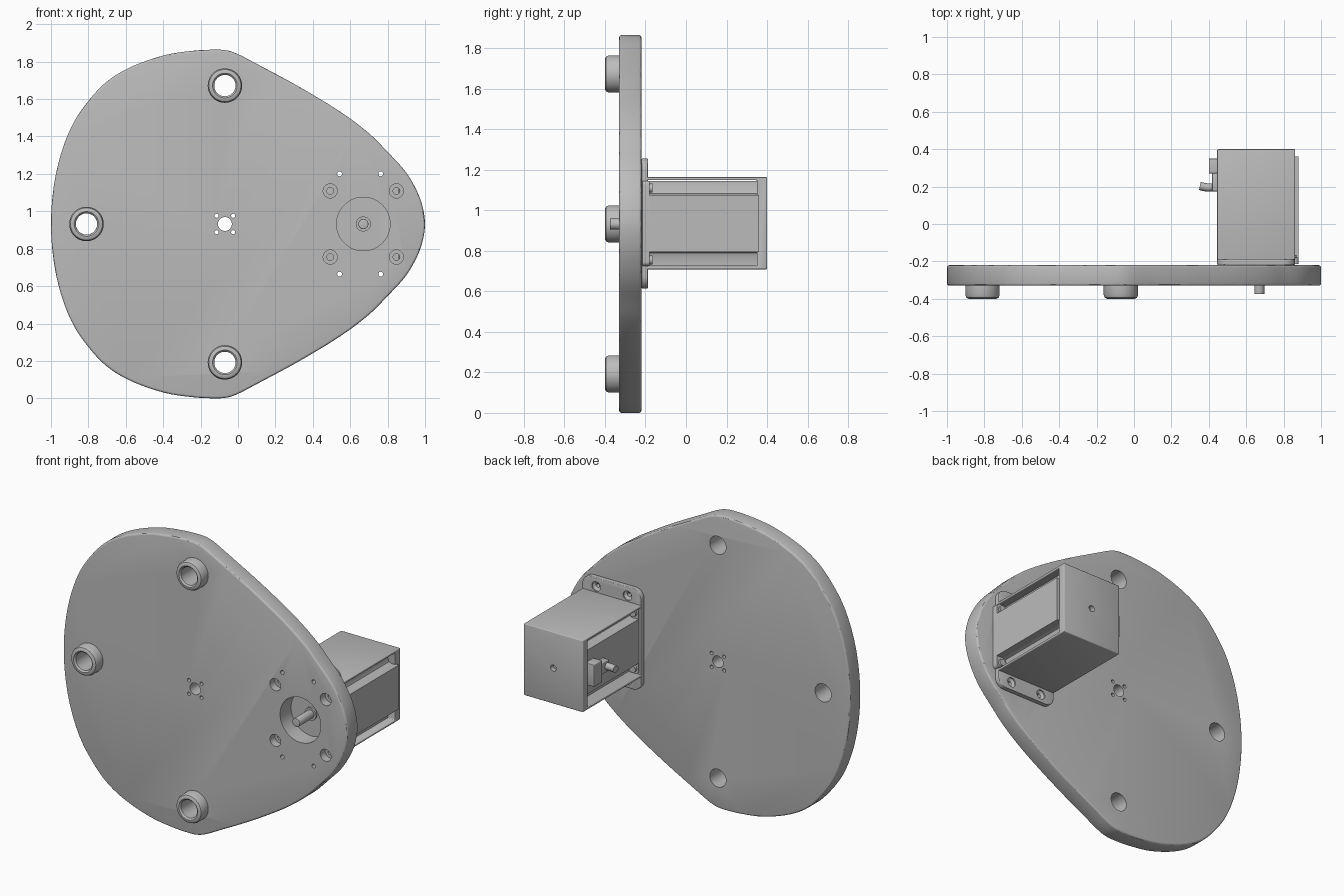
import bpy, bmesh, math
from mathutils import Vector

if "Cube" in bpy.data.objects:
    bpy.data.objects.remove(bpy.data.objects["Cube"], do_unlink=True)

grey = bpy.data.materials.new("plain_grey")
grey.use_nodes = True
grey.diffuse_color = (0.5, 0.5, 0.5, 1)
grey.node_tree.nodes["Principled BSDF"].inputs["Base Color"].default_value = (0.5, 0.5, 0.5, 1)

MID = 0.932            # height of the symmetry line
FRONT, BACK = -0.33, -0.22
MOTOR_X = 0.67
COVER_X = 0.653


def prism(bm, points, start, end, place):
    """Extrude a closed 2D outline between two depths."""
    low = [bm.verts.new(place(a, b, start)) for a, b in points]
    high = [bm.verts.new(place(a, b, end)) for a, b in points]
    bm.faces.new(low)
    bm.faces.new(high)
    n = len(points)
    for i in range(n):
        j = (i + 1) % n
        bm.faces.new((low[i], low[j], high[j], high[i]))


def along_y(a, b, d):
    return (a, d, b)


def along_x(a, b, d):
    return (d, a, b)


def lathe(bm, profile, x, z, steps=40):
    """Revolve (radius, y) points about a y axis; closed profile unless it meets the axis."""
    rings = []
    for r, y in profile:
        if r == 0:
            rings.append([bm.verts.new((x, y, z))] * steps)
        else:
            rings.append([bm.verts.new((x + r * math.cos(t), y, z + r * math.sin(t)))
                          for t in (2 * math.pi * k / steps for k in range(steps))])
    pairs = list(zip(rings, rings[1:]))
    if profile[0][0] > 0:
        pairs.append((rings[-1], rings[0]))
    for p, q in pairs:
        for k in range(steps):
            m = (k + 1) % steps
            corners = list(dict.fromkeys((p[k], p[m], q[m], q[k])))
            bm.faces.new(corners)


def rod(bm, r, y0, y1, x, z, steps=32):
    lathe(bm, [(0, y0), (r, y0), (r, y1), (0, y1)], x, z, steps)


def finish(name, bm, bevel=0, cutter=None):
    """Turn a bmesh into a shaded object, with optional rounded edges and cut holes."""
    def make(label, b):
        bmesh.ops.recalc_face_normals(b, faces=b.faces)
        me = bpy.data.meshes.new(label)
        b.to_mesh(me)
        b.free()
        ob = bpy.data.objects.new(label, me)
        bpy.context.collection.objects.link(ob)
        return ob
    ob = make(name, bm)
    if bevel:
        mod = ob.modifiers.new("Bevel", 'BEVEL')
        mod.width, mod.segments = bevel, 3
        mod.limit_method, mod.angle_limit = 'ANGLE', math.radians(50)
    if cutter:
        cut = make(name + "_cutter", cutter)
        cut.hide_render = True
        mod = ob.modifiers.new("Holes", 'BOOLEAN')
        mod.operation, mod.solver, mod.object = 'DIFFERENCE', 'EXACT', cut
    if ob.modifiers:
        dg = bpy.context.evaluated_depsgraph_get()
        ob.data = bpy.data.meshes.new_from_object(ob.evaluated_get(dg))
        ob.modifiers.clear()
        if cutter:
            bpy.data.objects.remove(cut, do_unlink=True)
    ob.data.materials.clear()
    ob.data.materials.append(grey)
    bpy.ops.object.select_all(action='DESELECT')
    ob.select_set(True)
    bpy.context.view_layer.objects.active = ob
    bpy.ops.object.shade_smooth_by_angle(angle=math.radians(30))
    return ob


def smooth_loop(points, steps=6):
    """Closed curve through the points."""
    out, n = [], len(points)
    for i in range(n):
        a, b, c, d = (Vector(points[(i + k) % n]) for k in (-1, 0, 1, 2))
        for s in range(steps):
            t = s / steps
            p = 0.5 * (2 * b + (c - a) * t + (2 * a - 5 * b + 4 * c - d) * t ** 2
                       + (3 * b - a - 3 * c + d) * t ** 3)
            out.append((p.x, p.y))
    return out


def rounded_rect(cx, cz, hx, hz, r, steps=8):
    out = []
    for q, (sx, sz) in enumerate(((1, 1), (-1, 1), (-1, -1), (1, -1))):
        for k in range(steps + 1):
            t = math.pi / 2 * (q + k / steps)
            out.append((cx + sx * (hx - r) + r * math.cos(t), cz + sz * (hz - r) + r * math.sin(t)))
    return out


# Hole positions
feet = [(-0.07, MID + 0.74), (-0.07, MID - 0.74), (-0.81, MID)]
signs = [(1, 1), (-1, 1), (-1, -1), (1, -1)]
motor_screws = [(MOTOR_X + 0.177 * i, MID + 0.177 * j) for i, j in signs]
tab_screws = [(COVER_X + 0.11 * i, MID + 0.268 * j) for i, j in signs]

# Base plate: half outline mirrored about the symmetry line
half = [(-0.985, 0.2), (-0.945, 0.38), (-0.88, 0.54), (-0.79, 0.67), (-0.69, 0.77), (-0.56, 0.845),
        (-0.39, 0.903), (-0.24, 0.926), (-0.13, 0.932), (-0.06, 0.928), (0.0, 0.908), (0.1, 0.856),
        (0.33, 0.732), (0.55, 0.598), (0.7, 0.485), (0.8, 0.385), (0.89, 0.287), (0.95, 0.19),
        (0.985, 0.1)]
outline = [(-1, 0)] + half + [(1, 0)] + [(x, -z) for x, z in reversed(half)]
bm, cut = bmesh.new(), bmesh.new()
prism(bm, [(x, z + MID) for x, z in smooth_loop(outline)], FRONT, BACK, along_y)
for x, z in feet:
    rod(cut, 0.057, -0.5, 0, x, z, 40)
rod(cut, 0.037, -0.5, 0, -0.07, MID)
for i, j in signs:
    rod(cut, 0.011, -0.5, 0, -0.07 + 0.044 * i, MID + 0.044 * j, 16)
rod(cut, 0.143, -0.5, 0, MOTOR_X, MID, 64)
for x, z in motor_screws:
    lathe(cut, [(0, -0.5), (0.038, -0.5), (0.038, -0.28), (0.018, -0.28), (0.018, 0), (0, 0)], x, z, 24)
for x, z in tab_screws:
    rod(cut, 0.013, -0.5, 0, x, z, 16)
finish("base_plate", bm, 0.012, cut)

# Hollow feet with rounded rims
for n, (x, z) in enumerate(feet):
    bm = bmesh.new()
    lathe(bm, [(0.057, -0.325), (0.092, -0.325), (0.092, -0.38), (0.086, -0.394), (0.075, -0.4),
               (0.066, -0.4), (0.057, -0.391)], x, z, 48)
    finish(f"foot_{n + 1}", bm)

# Mounting bracket with rounded tabs and countersunk holes
bm, cut = bmesh.new(), bmesh.new()
prism(bm, rounded_rect(COVER_X, MID + 0.003, 0.208, 0.321, 0.06), BACK, -0.187, along_y)
for x, z in tab_screws:
    lathe(cut, [(0, -0.3), (0.013, -0.3), (0.013, -0.205), (0.03, -0.195), (0.03, -0.1), (0, -0.1)], x, z, 24)
finish("mounting_bracket", bm, 0.006, cut)

# Motor front flange, grooved body, corner screws and shaft
bm = bmesh.new()
prism(bm, rounded_rect(MOTOR_X, MID + 0.003, 0.21, 0.21, 0.02), -0.215, -0.18, along_y)
finish("motor_flange", bm)

bm = bmesh.new()
quarter = [(0.21, 0.14), (0.165, 0.14), (0.147, 0.147), (0.14, 0.165), (0.14, 0.21)]
section = []
for i, j in signs:
    section += [(MOTOR_X + i * a, MID + 0.003 + j * b) for a, b in (quarter if i * j > 0 else quarter[::-1])]
prism(bm, section, -0.185, 0.36, along_y)
finish("motor_body", bm)

for n, (x, z) in enumerate(motor_screws):
    bm = bmesh.new()
    rod(bm, 0.022, -0.185, -0.165, x, z, 20)
    finish(f"motor_screw_{n + 1}", bm)

bm = bmesh.new()
rod(bm, 0.027, -0.375, -0.2, MOTOR_X, MID)
finish("motor_shaft", bm, 0.003)
bm = bmesh.new()
rod(bm, 0.04, -0.232, -0.2, MOTOR_X, MID)
finish("shaft_collar", bm)

# Cover: top wall, end wall and bottom wall in one folded piece
bm, cut = bmesh.new(), bmesh.new()
top, low = 1.163, 0.708
prism(bm, [(-0.2, top), (0.4, top), (0.4, low), (-0.2, low), (-0.2, low + 0.015), (0.35, low + 0.015),
           (0.35, top - 0.015), (-0.2, top - 0.015)], COVER_X - 0.208, COVER_X + 0.208, along_x)
rod(cut, 0.02, 0.37, 0.5, COVER_X, MID + 0.003, 24)
finish("motor_cover", bm, 0.005, cut)

# Cable socket and short bent cable
for name, x0, y0, y1, h in (("cable_socket", 0.4, 0.27, 0.35, 0.07), ("socket_arm", 0.417, 0.175, 0.28, 0.035)):
    bm = bmesh.new()
    prism(bm, [(y0, MID - h), (y1, MID - h), (y1, MID + h), (y0, MID + h)], x0, 0.47, along_x)
    finish(name, bm, 0.004)

path = bpy.data.curves.new("cable", 'CURVE')
path.dimensions, path.bevel_depth, path.bevel_resolution, path.use_fill_caps = '3D', 0.022, 4, True
line = path.splines.new('POLY')
line.points.add(3)
for p, (x, y) in zip(line.points, ((0.45, 0.197), (0.395, 0.195), (0.38, 0.197), (0.352, 0.203))):
    p.co = (x, y, MID, 1)
path.materials.append(grey)
bpy.context.collection.objects.link(bpy.data.objects.new("cable", path))
